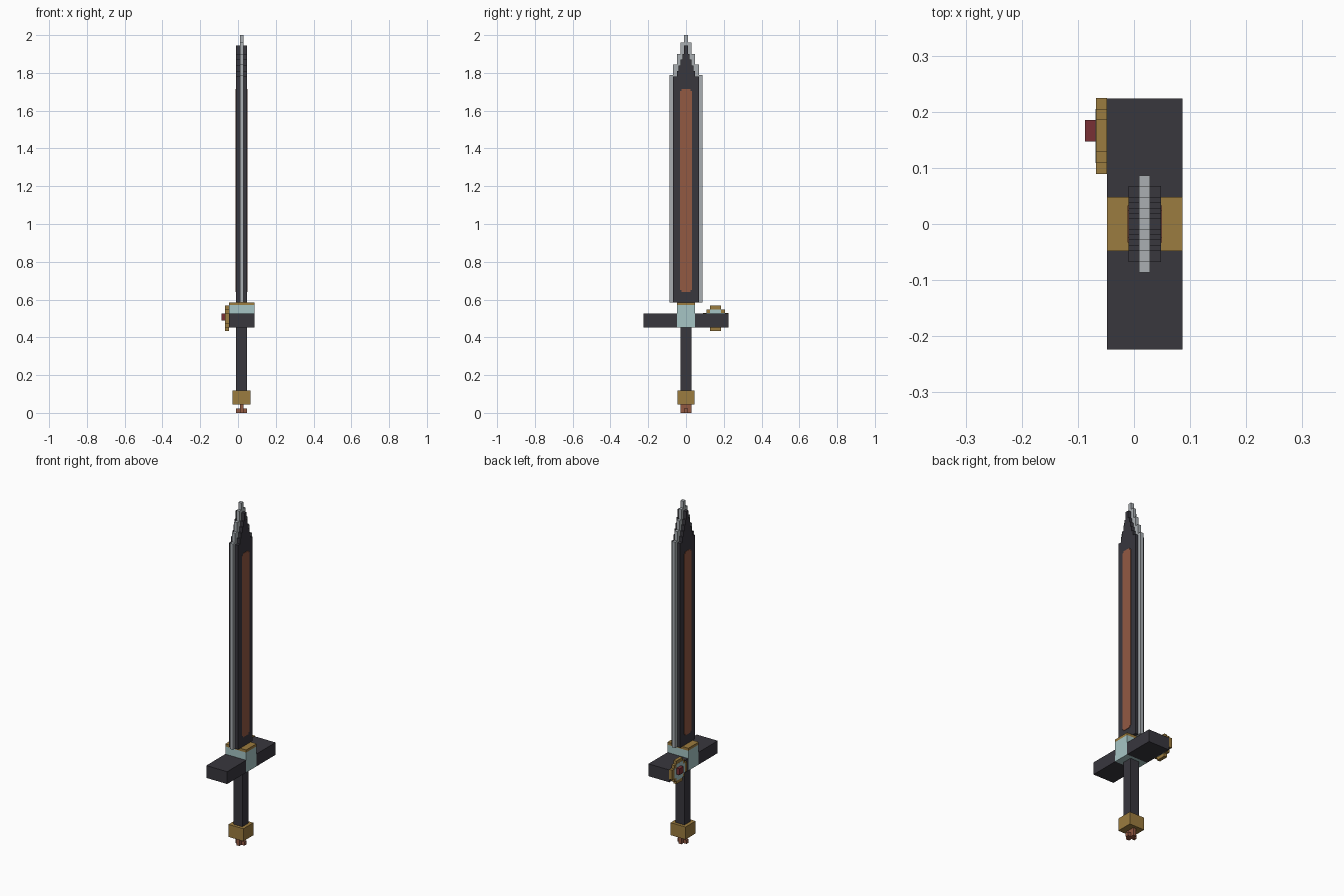
import bpy
import bmesh

cube = bpy.data.objects.get("Cube")
if cube:
    bpy.data.objects.remove(cube, do_unlink=True)

U = 0.0193    # one block of the stepped shapes
CX = 0.019    # middle of the sword across its thickness


def material(name, rgb):
    m = bpy.data.materials.new(name)
    m.use_nodes = True
    m.diffuse_color = (*rgb, 1)
    m.node_tree.nodes["Principled BSDF"].inputs["Base Color"].default_value = (*rgb, 1)
    return m


DARK = material("charcoal", (0.040, 0.038, 0.048))
STEEL = material("steel", (0.40, 0.43, 0.45))
COPPER = material("copper", (0.29, 0.10, 0.055))
GOLD = material("old gold", (0.33, 0.20, 0.05))
PALE = material("pale teal", (0.38, 0.56, 0.56))
RED = material("dark red", (0.19, 0.03, 0.035))


def stepped(name, mat, x0, x1, z0, rows, cy=0.0):
    """Symmetric stepped outline in y and z, extruded along x.
    Each row is (half width, top height)."""
    right, z = [], z0
    for half, top in rows:
        right += [(half, z), (half, top)]
        z = top
    outline = right + [(-y, h) for y, h in reversed(right)]
    bm = bmesh.new()
    face = bm.faces.new([bm.verts.new((x0, cy + y, h)) for y, h in outline])
    out = bmesh.ops.extrude_face_region(bm, geom=[face])
    moved = [v for v in out["geom"] if isinstance(v, bmesh.types.BMVert)]
    bmesh.ops.translate(bm, verts=moved, vec=(x1 - x0, 0, 0))
    bmesh.ops.recalc_face_normals(bm, faces=bm.faces)
    mesh = bpy.data.meshes.new(name)
    bm.to_mesh(mesh)
    bm.free()
    mesh.materials.append(mat)
    ob = bpy.data.objects.new(name, mesh)
    bpy.context.collection.objects.link(ob)
    return ob


def box(name, mat, half_x, half_y, z0, z1, cx=CX, cy=0.0):
    return stepped(name, mat, cx - half_x, cx + half_x, z0, [(half_y, z1)], cy)


# Blade: thin steel edge running through a thicker dark core
stepped("blade_edge", STEEL, CX - U / 2, CX + U / 2, 0.585,
        [(4.5 * U, 1.79), (3.5 * U, 1.845), (2.5 * U, 1.90), (1.5 * U, 1.96), (U / 2, 2.0)])
stepped("blade_core", DARK, CX - 1.5 * U, CX + 1.5 * U, 0.585,
        [(3.5 * U, 1.78), (2.5 * U, 1.81), (2 * U, 1.84), (1.5 * U, 1.87),
         (U, 1.90), (U / 2, 1.945)])

# Copper inlay on both flats of the blade
for side, label in ((1, "left"), (-1, "right")):
    face_x = CX + side * 1.5 * U
    stepped("blade_inlay_" + label, COPPER, face_x - 0.002, face_x + 0.002, 0.64,
            [(0.024, 0.65), (0.033, 1.705), (0.024, 1.715)])

# Guard: central block, cap and two arms
box("guard_block", PALE, 3.5 * U, 2.5 * U, 0.453, 0.57)
box("guard_cap", GOLD, 3.5 * U, 2.5 * U, 0.57, 0.585)
for side, label in ((-1, "front"), (1, "back")):
    box("guard_arm_" + label, DARK, 3.5 * U, 0.088, 0.453, 0.525, cy=side * 0.136)

# Grip and pommel
box("grip", DARK, 1.5 * U, 1.5 * U, 0.115, 0.453)
box("pommel", GOLD, 2.5 * U, 2.4 * U, 0.045, 0.118)
box("pommel_fin", COPPER, U / 2, 1.5 * U, 0, 0.045)
box("pommel_cross", COPPER, 1.5 * U, U / 2, 0, 0.022)

# Round badge on the side of the back arm
BY, BZ, BX = 0.157, 0.50, CX - 3.5 * U


def disc(name, mat, x0, x1, widths):
    base = BZ - len(widths) * U / 2
    rows = [(w * U / 2, base + (i + 1) * U) for i, w in enumerate(widths)]
    return stepped(name, mat, x0, x1, base, rows, BY)


disc("badge_rim", GOLD, BX - U, BX, (3, 5, 7, 7, 7, 5, 3))
disc("badge_face", PALE, BX - U - 0.001, BX + 0.001, (3, 5, 5, 5, 3))
box("badge_gem", RED, U / 2, U, 0.49, 0.527, cx=BX - 1.5 * U, cy=0.166)
